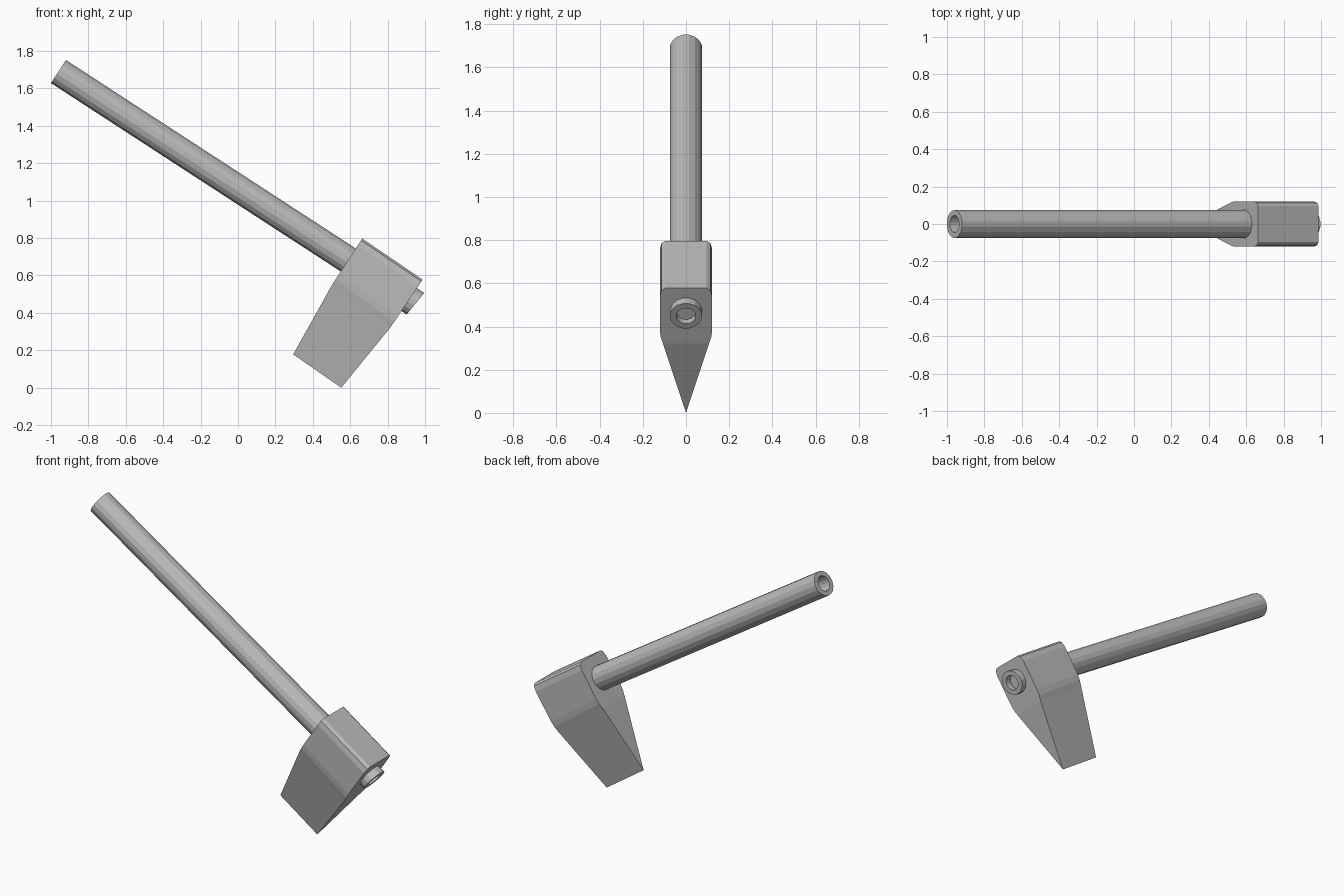
import bpy, bmesh, math
from mathutils import Vector

if "Cube" in bpy.data.objects:
    bpy.data.objects.remove(bpy.data.objects["Cube"])

steel = bpy.data.materials.new("plain grey")
steel.diffuse_color = (0.5, 0.5, 0.5, 1)
steel.use_nodes = True
steel.node_tree.nodes["Principled BSDF"].inputs["Base Color"].default_value = steel.diffuse_color


def finish(bm, name):
    bmesh.ops.recalc_face_normals(bm, faces=bm.faces)
    me = bpy.data.meshes.new(name)
    bm.to_mesh(me)
    bm.free()
    me.materials.append(steel)
    ob = bpy.data.objects.new(name, me)
    bpy.context.collection.objects.link(ob)
    return ob


def bridge(bm, a, b):
    n = len(a)
    for i in range(n):
        bm.faces.new((a[i], a[(i + 1) % n], b[(i + 1) % n], b[i]))


# Handle: hollow tube running through the head, lower end cut slightly askew
start, end = Vector((-0.96, 0, 1.69)), Vector((0.949, 0, 0.449))
axis = (end - start).normalized()
side = Vector((0, 1, 0))
up = side.cross(axis)
if up.z < 0:
    up = -up
SIDES = 16
bm = bmesh.new()


def ring(centre, radius, skew):
    out = []
    for i in range(SIDES):
        a = 2 * math.pi * (i + 0.5) / SIDES
        h = radius * math.sin(a)
        p = centre + side * radius * math.cos(a) + up * h + axis * skew * h
        out.append(bm.verts.new(p))
    return out


loops = [ring(start, 0.075, 0), ring(end, 0.075, 0.11),
         ring(end, 0.046, 0.11), ring(start, 0.046, 0)]
for i in range(4):
    bridge(bm, loops[i], loops[(i + 1) % 4])
finish(bm, "handle")

# Head: wedge profile (half width, depth) lofted between its back and front edges
profile = [(0.095, 0.0), (0.113, 0.012), (0.121, 0.045), (0.121, 0.235),
           (0.117, 0.27), (0.107, 0.305)]
DEPTH_BEND, DEPTH_EDGE = 0.305, 0.72
back = [Vector((0.664, 0, 0.797)), Vector((0.503, 0, 0.55)), Vector((0.295, 0, 0.178))]
front = [Vector((0.987, 0, 0.578)), Vector((0.815, 0, 0.322)), Vector((0.552, 0, 0.0))]


def along(path, d):
    if d <= DEPTH_BEND:
        return path[0].lerp(path[1], d / DEPTH_BEND)
    return path[1].lerp(path[2], (d - DEPTH_BEND) / (DEPTH_EDGE - DEPTH_BEND))


outline = profile + [(0, DEPTH_EDGE)] + [(-w, d) for w, d in reversed(profile)]
bm = bmesh.new()
ends = [[bm.verts.new(along(path, d) + Vector((0, w, 0))) for w, d in outline]
        for path in (back, front)]
bridge(bm, *ends)
k = len(profile)
for e in ends:
    # upper block face and tapered blade face
    bm.faces.new(e[:k] + e[k + 1:])
    bm.faces.new((e[k - 1], e[k], e[k + 1]))
finish(bm, "axe_head")
